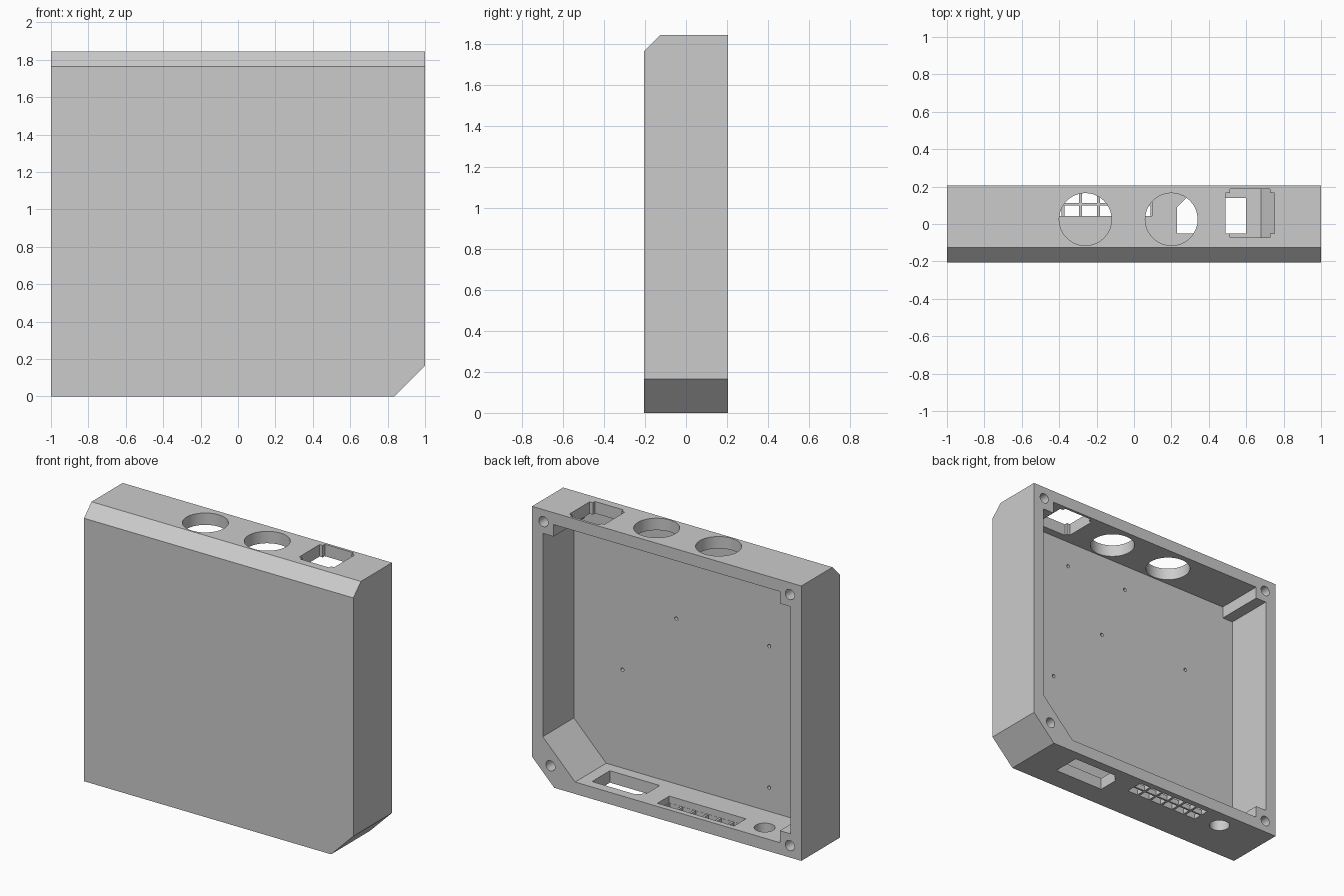
import bpy
import bmesh
from math import cos, sin, tau

if "Cube" in bpy.data.objects:
    bpy.data.objects.remove(bpy.data.objects["Cube"])

HALF_X, HALF_Y, HEIGHT, WALL = 1.0, 0.205, 1.845, 0.08
FLOOR_Y = -HALF_Y + WALL          # inner face of the front panel

grey = bpy.data.materials.new("light_grey_plastic")
grey.use_nodes = True
colour = (0.6, 0.6, 0.6, 1)
grey.diffuse_color = colour
grey.node_tree.nodes["Principled BSDF"].inputs["Base Color"].default_value = colour


def prism(name, points, axis, lo, hi):
    """Extrude a 2D outline along one axis."""
    place = {"x": lambda a, b, t: (t, a, b),
             "y": lambda a, b, t: (a, t, b),
             "z": lambda a, b, t: (a, b, t)}[axis]
    bm = bmesh.new()
    face = bm.faces.new([bm.verts.new(place(a, b, lo)) for a, b in points])
    new = bmesh.ops.extrude_face_region(bm, geom=[face])["geom"]
    shift = place(0, 0, hi - lo)
    bmesh.ops.translate(bm, vec=shift, verts=[g for g in new if isinstance(g, bmesh.types.BMVert)])
    bmesh.ops.recalc_face_normals(bm, faces=bm.faces)
    mesh = bpy.data.meshes.new(name)
    bm.to_mesh(mesh)
    bm.free()
    mesh.materials.append(grey)
    obj = bpy.data.objects.new(name, mesh)
    bpy.context.scene.collection.objects.link(obj)
    return obj


def rect(a0, a1, b0, b1):
    return [(a0, b0), (a1, b0), (a1, b1), (a0, b1)]


def circle(a, b, r, n=48):
    return [(a + r * cos(tau * i / n), b + r * sin(tau * i / n)) for i in range(n)]


def cut(target, points, axis, lo, hi):
    """Subtract an extruded outline and discard the cutter."""
    cutter = prism("cutter", points, axis, lo, hi)
    cutter.hide_render = True
    mod = target.modifiers.new("cut", "BOOLEAN")
    mod.operation = "DIFFERENCE"
    mod.solver = "EXACT"
    mod.object = cutter
    graph = bpy.context.evaluated_depsgraph_get()
    mesh = bpy.data.meshes.new_from_object(target.evaluated_get(graph))
    target.modifiers.clear()
    target.data = mesh
    bpy.data.objects.remove(cutter)


# Outer shell with one clipped bottom corner
CLIP = 0.165
shell = prism("enclosure_shell",
              [(-HALF_X, 0), (HALF_X - CLIP, 0), (HALF_X, CLIP),
               (HALF_X, HEIGHT), (-HALF_X, HEIGHT)], "y", -HALF_Y, HALF_Y)

# Bevel along the top front edge
cut(shell, [(-HALF_Y - 0.1, HEIGHT - WALL - 0.1), (FLOOR_Y + 0.1, HEIGHT + 0.1),
            (-HALF_Y - 0.1, HEIGHT + 0.1)], "x", -1.2, 1.2)

# Cavity, open at the back, leaving square screw bosses in three corners
IX, TOP, B = HALF_X - WALL, HEIGHT - WALL, 0.08
cavity = [(-IX + B, WALL), (0.68, WALL), (IX, 0.32),
          (IX, TOP - B), (IX - B, TOP - B), (IX - B, TOP),
          (-IX + B, TOP), (-IX + B, TOP - B), (-IX, TOP - B),
          (-IX, WALL + B), (-IX + B, WALL + B)]
cut(shell, cavity, "y", FLOOR_Y, HALF_Y + 0.1)

# Lid screw holes in the rim
for x, z in [(-0.915, TOP), (0.915, TOP), (-0.915, WALL), (0.863, 0.14)]:
    cut(shell, circle(x, z, 0.034, 32), "y", -0.05, HALF_Y + 0.1)

# Small blind mounting holes in the front panel
for x, z in [(0.16, 1.19), (-0.53, 1.19), (0.56, 0.74), (-0.53, 0.24), (0.44, 1.59), (-0.03, 1.59)]:
    cut(shell, circle(x, z, 0.012, 16), "y", FLOOR_Y - 0.04, FLOOR_Y + 0.05)

# Two round openings in the top
for x in (-0.26, 0.2):
    cut(shell, circle(x, 0.025, 0.14, 64), "z", TOP - 0.04, HEIGHT + 0.1)

# Socket opening in the top with stepped corners
socket = []
for sx, sy in [(1, 1), (-1, 1), (-1, -1), (1, -1)]:
    corner = [(0.13, 0.108), (0.107, 0.108), (0.107, 0.13)]
    if sx * sy < 0:
        corner.reverse()
    socket += [(0.62 + sx * a, 0.058 + sy * b) for a, b in corner]
cut(shell, socket, "z", TOP - 0.04, HEIGHT + 0.1)

# Connector slot in the bottom with one clipped corner
cut(shell, [(0.23, -0.05), (0.60, -0.05), (0.60, 0.14), (0.28, 0.14), (0.23, 0.09)],
    "z", -0.1, WALL + 0.04)

# Round jack hole in the bottom
cut(shell, circle(-0.64, 0.08, 0.064), "z", -0.1, WALL + 0.04)

# Terminal pocket with a grid of openings below it
cut(shell, rect(-0.475, 0.095, 0.042, 0.168), "z", 0.035, WALL + 0.04)
PITCH = 0.095
for col in range(6):
    x = -0.475 + PITCH * col
    for y0, y1 in [(0.043, 0.099), (0.111, 0.167)]:
        cut(shell, rect(x + 0.008, x + PITCH - 0.008, y0, y1), "z", -0.1, 0.05)

# Keep edges crisp and round walls smooth
bpy.ops.object.select_all(action="DESELECT")
shell.select_set(True)
bpy.context.view_layer.objects.active = shell
bpy.ops.object.shade_smooth_by_angle(angle=0.52)
